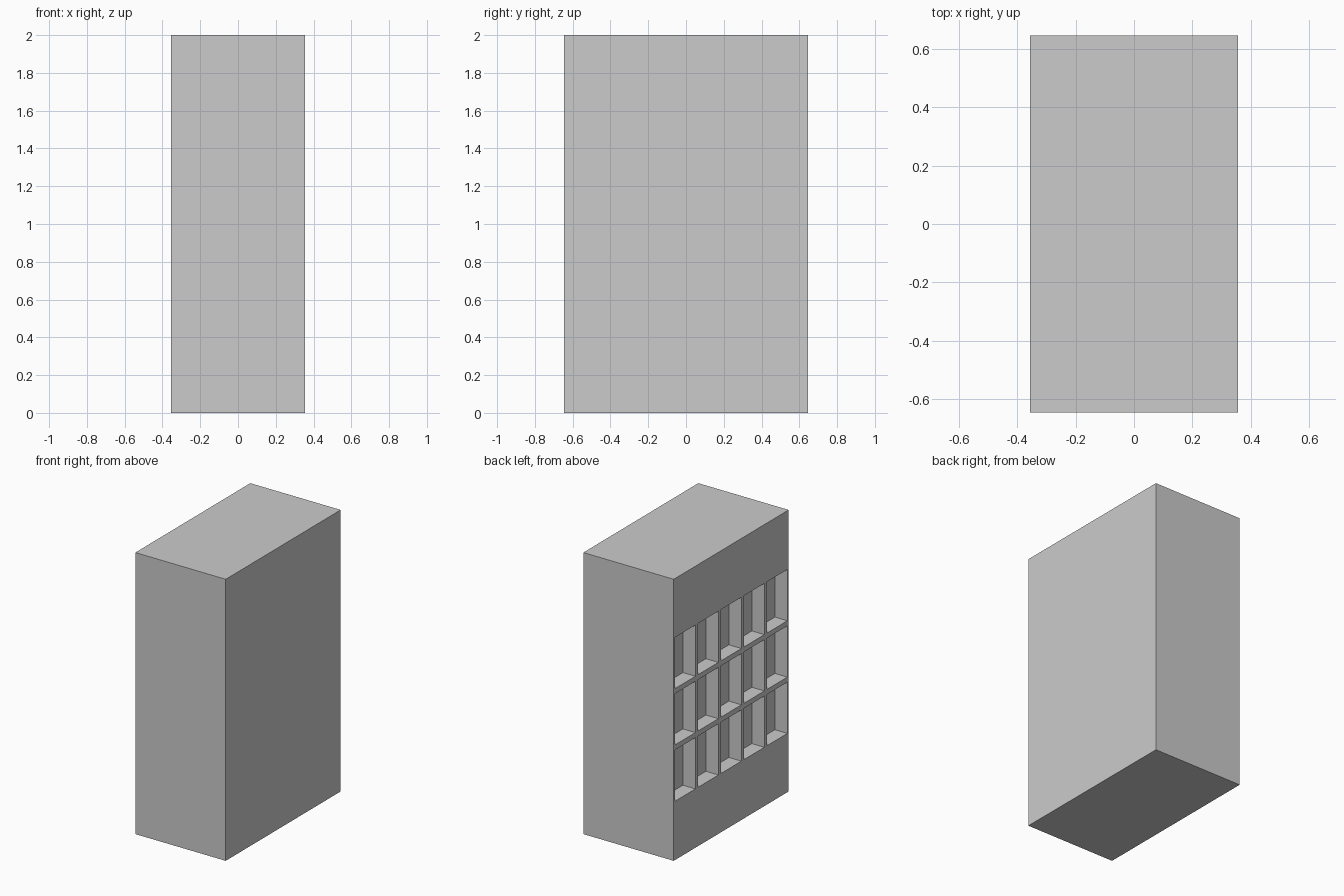
import bpy
import bmesh
from mathutils import Matrix

if "Cube" in bpy.data.objects:
    bpy.data.objects.remove(bpy.data.objects["Cube"])

W, D, H = 0.71, 1.29, 2.0            # cabinet size
COLS, ROWS = 5, 3
PITCH_Y, PITCH_Z = D / COLS, 0.4     # compartment spacing
SLOT_Y, SLOT_Z, DEPTH = 0.229, 0.364, 0.098


def make_boxes(name, boxes):
    """One object from (centre, size) boxes."""
    bm = bmesh.new()
    for centre, size in boxes:
        bmesh.ops.create_cube(
            bm, size=1,
            matrix=Matrix.Translation(centre) @ Matrix.Diagonal((*size, 1)))
    mesh = bpy.data.meshes.new(name)
    bm.to_mesh(mesh)
    bm.free()
    obj = bpy.data.objects.new(name, mesh)
    bpy.context.collection.objects.link(obj)
    return obj


# Solid cabinet body
cabinet = make_boxes("cabinet_body", [((0, 0, H / 2), (W, D, H))])

# Grid of compartments sunk into the left side
slots = [((-W / 2, (c - (COLS - 1) / 2) * PITCH_Y, H / 2 + (r - (ROWS - 1) / 2) * PITCH_Z),
          (2 * DEPTH, SLOT_Y, SLOT_Z))
         for r in range(ROWS) for c in range(COLS)]
cutter = make_boxes("compartment_cutter", slots)
cutter.hide_render = True

# Cut the compartments, then discard the cutter
mod = cabinet.modifiers.new("compartments", 'BOOLEAN')
mod.operation = 'DIFFERENCE'
mod.solver = 'EXACT'
mod.object = cutter
bpy.context.view_layer.objects.active = cabinet
bpy.ops.object.modifier_apply(modifier=mod.name)
bpy.data.objects.remove(cutter)
